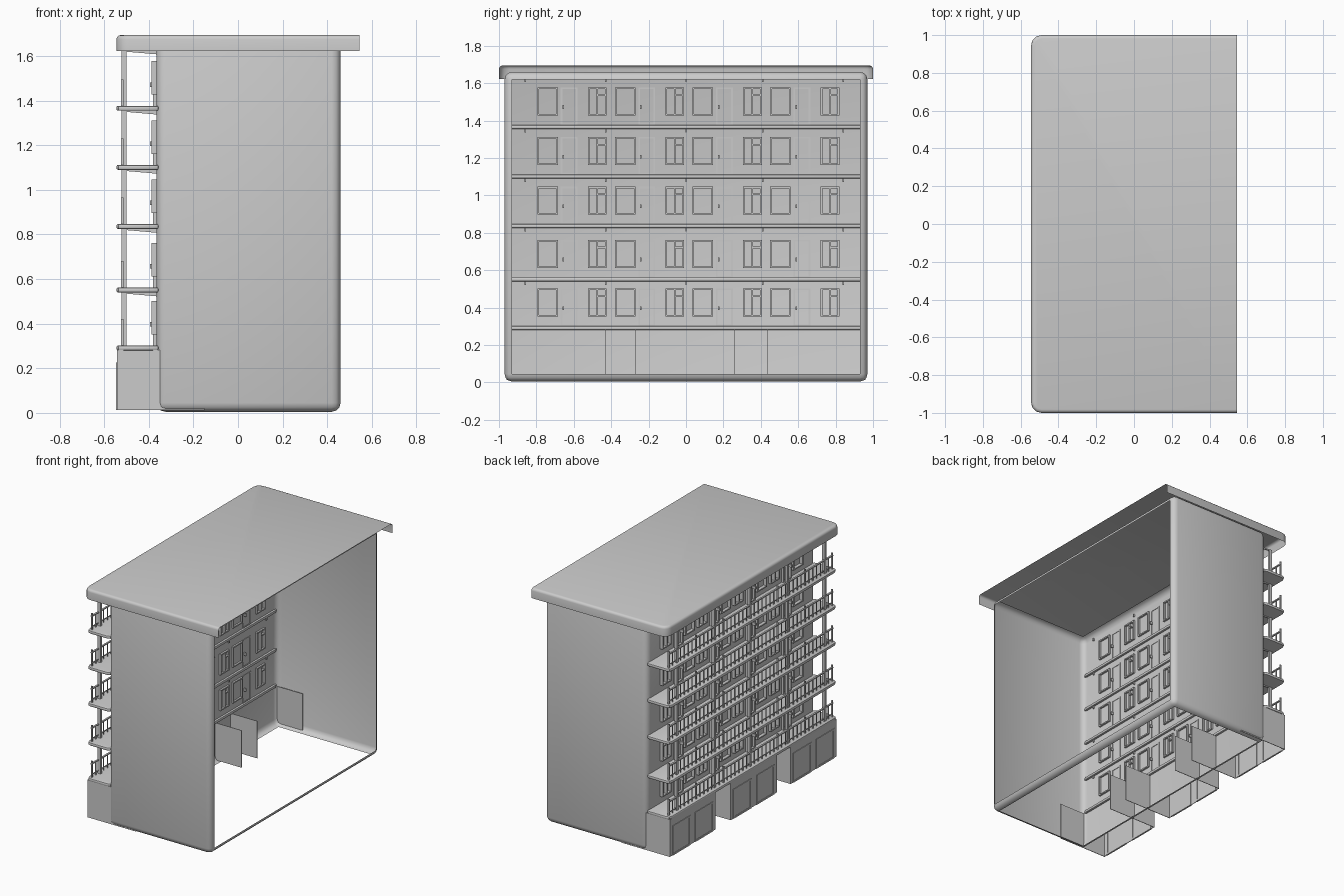
import bpy, bmesh
from mathutils import Vector, Matrix

if "Cube" in bpy.data.objects:
    bpy.data.objects.remove(bpy.data.objects["Cube"])


def finish(bm, name, angle=0.7):
    bmesh.ops.recalc_face_normals(bm, faces=bm.faces[:]) if name not in ("roof", "wall_shell") else None
    me = bpy.data.meshes.new(name)
    bm.to_mesh(me)
    bm.free()
    ob = bpy.data.objects.new(name, me)
    bpy.context.collection.objects.link(ob)
    bpy.context.view_layer.objects.active = ob
    ob.select_set(True)
    bpy.ops.object.shade_smooth_by_angle(angle=angle)
    ob.select_set(False)
    return ob


def add_box(bm, x, y, z):
    """Axis aligned box from (min, max) pairs."""
    c = Vector(((x[0] + x[1]) / 2, (y[0] + y[1]) / 2, (z[0] + z[1]) / 2))
    s = Matrix.Diagonal((x[1] - x[0], y[1] - y[0], z[1] - z[0], 1))
    return bmesh.ops.create_cube(bm, size=1, matrix=Matrix.Translation(c) @ s)["verts"]


def drop_faces(bm, normals):
    """Open the shell by removing the flat sides facing the given directions."""
    bm.normal_update()
    dead = [f for f in bm.faces if any(f.normal.dot(Vector(n)) > 0.999 for n in normals)]
    bmesh.ops.delete(bm, geom=dead, context='FACES')


def add_frame(bm, yc, w, z0, h, bar=0.009, mullion=False, x=(-0.388, -0.352)):
    """Window or door frame standing through the facade."""
    y0, y1, z1 = yc - w / 2, yc + w / 2, z0 + h
    add_box(bm, x, (y0, y0 + bar), (z0, z1))
    add_box(bm, x, (y1 - bar, y1), (z0, z1))
    add_box(bm, x, (y0 + bar, y1 - bar), (z1 - bar, z1))
    add_box(bm, x, (y0 + bar, y1 - bar), (z0, z0 + bar))
    if mullion:
        add_box(bm, x, (yc - bar / 2, yc + bar / 2), (z0 + bar, z1 - bar))
        add_box(bm, x, (yc + bar / 2, y1 - bar), (z0 + h * 0.7, z0 + h * 0.7 + bar))


floors = [0.28, 0.54, 0.825, 1.09, 1.355]
ceilings = floors[1:] + [1.625]
SLAB = 0.022
frame_ys = [-0.86, -0.43, 0.0, 0.41, 0.84]

# end walls and facade: rounded box, open at the rear, top and bottom
bm = bmesh.new()
add_box(bm, (-0.365, 0.46), (-0.97, 0.97), (0.005, 1.66))
bmesh.ops.bevel(bm, geom=bm.edges[:], offset=0.04, segments=3, profile=0.5, affect='EDGES')
drop_faces(bm, [(1, 0, 0), (0, 0, 1), (0, 0, -1)])
finish(bm, "wall_shell")

# roof cap: rounded top tray, open below and at the rear
bm = bmesh.new()
add_box(bm, (-0.545, 0.545), (-1, 1), (1.622, 1.694))
corner = [e for e in bm.edges if all(v.co.x < 0 for v in e.verts)
          and abs(e.verts[0].co.z - e.verts[1].co.z) > 0.01]
bmesh.ops.bevel(bm, geom=corner, offset=0.055, segments=3, profile=0.5, affect='EDGES')
rim = [e for e in bm.edges if all(v.co.z > 1.69 for v in e.verts)
       and not all(v.co.x > 0.54 for v in e.verts)]
bmesh.ops.bevel(bm, geom=rim, offset=0.018, segments=3, profile=0.5, affect='EDGES')
drop_faces(bm, [(1, 0, 0), (0, 0, -1)])
finish(bm, "roof")

# balcony slabs with softened edges
for i, z in enumerate(floors):
    bm = bmesh.new()
    add_box(bm, (-0.545, -0.35), (-0.965, 0.965), (z, z + SLAB))
    up = [e for e in bm.edges if abs(e.verts[0].co.z - e.verts[1].co.z) > 0.01]
    bmesh.ops.bevel(bm, geom=up, offset=0.03, segments=2, profile=0.5, affect='EDGES')
    flat = [e for e in bm.edges if abs(e.verts[0].co.z - e.verts[1].co.z) < 0.001]
    bmesh.ops.bevel(bm, geom=flat, offset=0.007, segments=2, profile=0.5, affect='EDGES')
    finish(bm, f"balcony_slab_{i + 1}")

# columns between the slabs
bm = bmesh.new()
for y in frame_ys:
    for z, top in zip(floors, ceilings):
        add_box(bm, (-0.522, -0.5), (y - 0.008, y + 0.008), (z + SLAB - 0.002, top + 0.003))
finish(bm, "columns")

# sloping brackets under the slabs
bm = bmesh.new()
for y in frame_ys:
    for top in ceilings:
        vs = add_box(bm, (-0.505, -0.355), (y - 0.004, y + 0.004), (top - 0.018, top + 0.002))
        for v in vs:
            if v.co.x < -0.45 and v.co.z < top - 0.01:
                v.co.z += 0.013
finish(bm, "slab_brackets")

# railings: rails and evenly spaced balusters
bm = bmesh.new()
for z in floors:
    b = z + SLAB
    add_box(bm, (-0.525, -0.513), (-0.945, 0.945), (b + 0.094, b + 0.102))
    add_box(bm, (-0.522, -0.516), (-0.945, 0.945), (b + 0.018, b + 0.023))
    n = 42
    for k in range(n + 1):
        y = -0.94 + 1.88 * k / n
        r, h = (0.005, 0.118) if k % 7 == 0 else (0.003, 0.096)
        add_box(bm, (-0.519 - r, -0.519 + r), (y - r, y + r), (b - 0.003, b + h))
finish(bm, "balcony_railings")

# windows, doors and handles, repeated four times per floor
wins, doors, handles = bmesh.new(), bmesh.new(), bmesh.new()
for z in floors:
    b = z + SLAB
    for k in range(4):
        o = -0.74 + 0.415 * k
        add_frame(wins, o, 0.11, b + 0.05, 0.15)
        add_frame(wins, o + 0.265, 0.10, b + 0.05, 0.15, mullion=True)
        add_frame(doors, o + 0.115, 0.09, b - 0.002, 0.202, x=(-0.381, -0.362))
        add_box(handles, (-0.395, -0.345), (o + 0.08, o + 0.088), (b + 0.085, b + 0.105))
finish(wins, "window_frames")
finish(doors, "door_frames")
finish(handles, "door_handles")

# ground floor: three projecting bays with deep side walls
bays = [(-0.96, -0.43), (-0.27, 0.26), (0.435, 0.96)]
bm, trim = bmesh.new(), bmesh.new()
T = 0.004
for y0, y1 in bays:
    add_box(bm, (-0.542, -0.542 + T), (y0, y1), (0.012, 0.283))
    add_box(bm, (-0.542, -0.15), (y0, y0 + T), (0.012, 0.283))
    add_box(bm, (-0.542, -0.15), (y1 - T, y1), (0.012, 0.283))
    # shutter door frames on each bay
    w = (y1 - y0) / 2
    for c in (y0 + w * 0.5, y0 + w * 1.5):
        add_frame(trim, c, w * 0.78, 0.012, 0.215, bar=0.012, x=(-0.546, -0.534))
finish(bm, "ground_floor_bays")
finish(trim, "ground_floor_door_frames")
